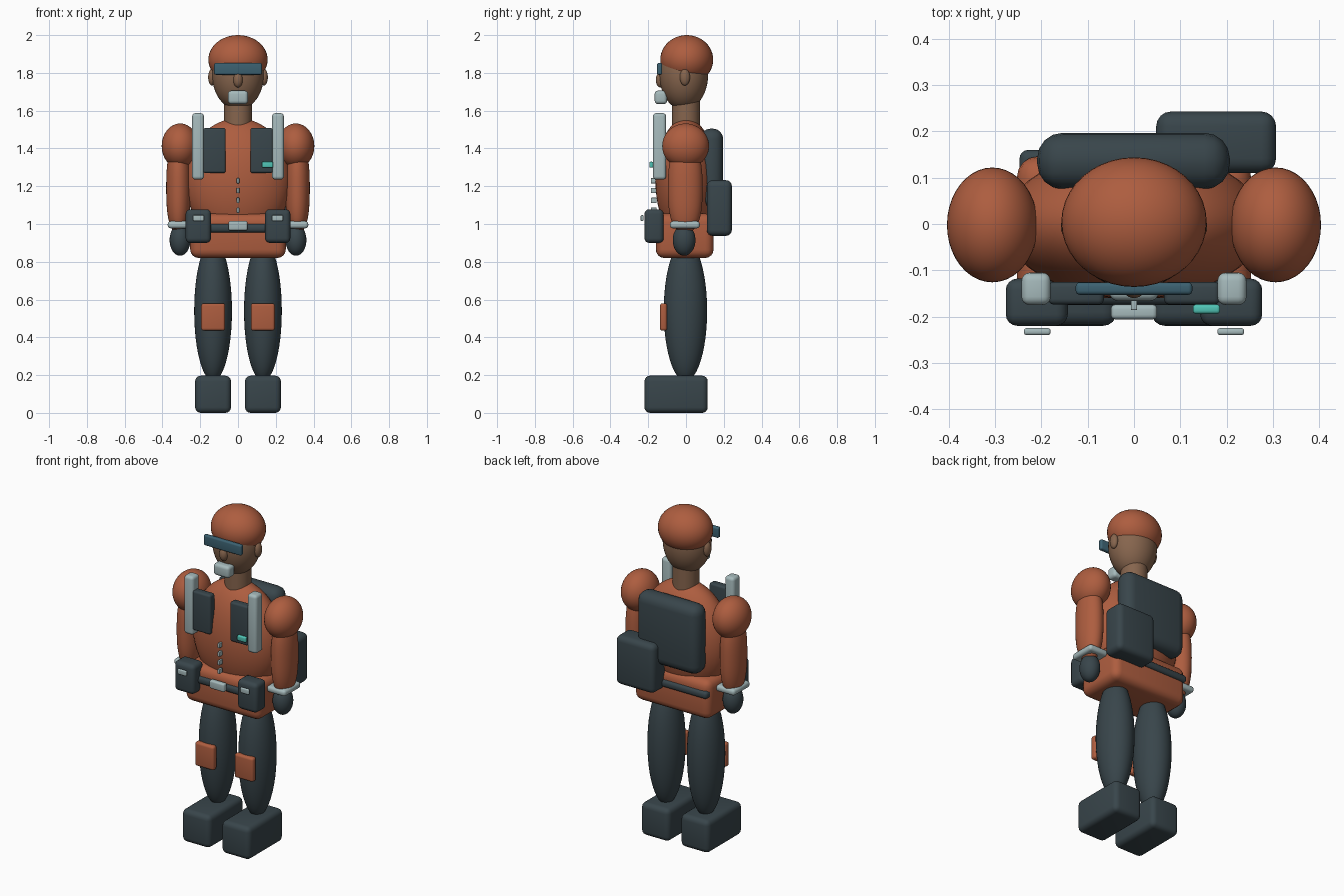
import bpy, bmesh, math
from mathutils import Matrix, Vector

if "Cube" in bpy.data.objects:
    bpy.data.objects.remove(bpy.data.objects["Cube"], do_unlink=True)


def material(name, rgb):
    m = bpy.data.materials.new(name)
    m.use_nodes = True
    m.diffuse_color = (*rgb, 1)
    node = next(n for n in m.node_tree.nodes if n.type == 'BSDF_PRINCIPLED')
    node.inputs["Base Color"].default_value = (*rgb, 1)
    node.inputs["Roughness"].default_value = 0.6
    return m


ORANGE = material("suit_orange", (0.42, 0.11, 0.05))
DARK = material("dark_fabric", (0.04, 0.06, 0.07))
LIGHT = material("pale_metal", (0.38, 0.49, 0.50))
SKIN = material("skin", (0.24, 0.13, 0.075))
VISOR = material("visor_blue", (0.045, 0.12, 0.165))
TEAL = material("indicator_teal", (0.08, 0.55, 0.46))


def finish(name, bm, mat):
    bmesh.ops.recalc_face_normals(bm, faces=bm.faces)
    mesh = bpy.data.meshes.new(name)
    bm.to_mesh(mesh)
    bm.free()
    mesh.materials.append(mat)
    ob = bpy.data.objects.new(name, mesh)
    bpy.context.collection.objects.link(ob)
    bpy.ops.object.select_all(action='DESELECT')
    ob.select_set(True)
    bpy.context.view_layer.objects.active = ob
    bpy.ops.object.shade_smooth_by_angle(angle=math.radians(35))
    return ob


def box(name, mat, xs, ys, zs, bevel):
    """Rounded box given by its (min, max) range on each axis."""
    lo, hi = (Vector(c) for c in zip(xs, ys, zs))
    bm = bmesh.new()
    bmesh.ops.create_cube(bm, size=1)
    bmesh.ops.scale(bm, vec=hi - lo, verts=bm.verts)
    bmesh.ops.translate(bm, vec=(lo + hi) / 2, verts=bm.verts)
    bevel = min(bevel, min(hi - lo) * 0.48)
    bmesh.ops.bevel(bm, geom=bm.edges[:], offset=bevel, segments=4,
                    profile=0.5, affect='EDGES')
    return finish(name, bm, mat)


def ellipsoid(name, mat, center, radii, power=2):
    """Ellipsoid; a power above 2 makes the profile blunter at both ends."""
    bm = bmesh.new()
    bmesh.ops.create_uvsphere(bm, u_segments=40, v_segments=24, radius=1)
    for v in bm.verts:
        flat = math.hypot(v.co.x, v.co.y)
        k = (flat ** power + abs(v.co.z) ** power) ** (-1 / power)
        v.co *= k
    bmesh.ops.transform(bm, verts=bm.verts, matrix=Matrix.Translation(center)
                        @ Matrix.Diagonal((*radii, 1)))
    return finish(name, bm, mat)


def cylinder(name, mat, radius, z0, z1):
    bm = bmesh.new()
    bmesh.ops.create_cone(bm, cap_ends=True, segments=40, radius1=radius,
                          radius2=radius, depth=z1 - z0)
    bmesh.ops.translate(bm, vec=(0, 0, (z0 + z1) / 2), verts=bm.verts)
    return finish(name, bm, mat)


def pair(maker, name, *args):
    """Build the left part (+x) and a mirrored right part."""
    left = maker("left_" + name, *args)
    mesh = left.data.copy()
    mesh.name = "right_" + name
    mesh.transform(Matrix.Diagonal((-1, 1, 1, 1)))
    mesh.flip_normals()
    right = bpy.data.objects.new("right_" + name, mesh)
    bpy.context.collection.objects.link(right)


# Legs
pair(box, "boot", DARK, (0.037, 0.227), (-0.22, 0.115), (0, 0.197), 0.03)
pair(ellipsoid, "leg", DARK, (0.132, -0.003, 0.54), (0.1, 0.115, 0.372))
pair(box, "knee_pad", ORANGE, (0.068, 0.195), (-0.138, -0.1), (0.435, 0.58), 0.014)

# Trunk
box("hips", ORANGE, (-0.253, 0.253), (-0.16, 0.146), (0.82, 1.055), 0.045)
ellipsoid("torso", ORANGE, (0, 0, 1.23), (0.28, 0.162, 0.33))
cylinder("neck", SKIN, 0.073, 1.48, 1.68)

# Head
ellipsoid("head", SKIN, (0, -0.012, 1.79), (0.137, 0.129, 0.185))
ellipsoid("cap", ORANGE, (0, 0.004, 1.87), (0.157, 0.14, 0.13))
ellipsoid("nose", SKIN, (0, -0.135, 1.763), (0.025, 0.025, 0.04))
pair(ellipsoid, "ear", SKIN, (0.138, -0.006, 1.777), (0.02, 0.027, 0.044))
box("visor", VISOR, (-0.126, 0.126), (-0.153, -0.126), (1.79, 1.853), 0.009)
box("mouth_mask", LIGHT, (-0.053, 0.053), (-0.166, -0.1), (1.635, 1.706), 0.018)

# Arms
pair(ellipsoid, "shoulder", ORANGE, (0.306, -0.002, 1.413), (0.098, 0.124, 0.119))
pair(ellipsoid, "arm", ORANGE, (0.315, -0.004, 1.19), (0.065, 0.092, 0.235), 2.6)
pair(box, "wrist_cuff", LIGHT, (0.246, 0.372), (-0.085, 0.073), (0.977, 1.015), 0.016)
pair(ellipsoid, "hand", DARK, (0.307, -0.01, 0.915), (0.055, 0.06, 0.083))

# Belt
box("belt", DARK, (-0.247, 0.247), (-0.175, 0.16), (0.955, 1.0), 0.018)
box("belt_buckle", LIGHT, (-0.05, 0.05), (-0.206, -0.174), (0.966, 1.016), 0.01)
pair(box, "belt_pouch", DARK, (0.143, 0.277), (-0.22, -0.118), (0.9, 1.078), 0.025)
pair(box, "pouch_clasp", LIGHT, (0.18, 0.238), (-0.24, -0.225), (1.015, 1.047), 0.006)

# Chest
pair(box, "chest_strap", LIGHT, (0.18, 0.243), (-0.175, -0.105), (1.235, 1.587), 0.018)
pair(box, "chest_pocket", DARK, (0.065, 0.185), (-0.174, -0.125), (1.27, 1.508), 0.012)
box("chest_indicator", TEAL, (0.127, 0.186), (-0.194, -0.174), (1.298, 1.33), 0.007)
for i in range(4):
    z = 1.073 + i * 0.052
    box(f"zip_tooth_{i + 1}", LIGHT, (-0.007, 0.007), (-0.186, -0.155),
        (z - 0.014, z + 0.014), 0.003)

# Back
box("backpack", DARK, (-0.209, 0.207), (0.075, 0.197), (1.09, 1.505), 0.055)
box("side_pack", DARK, (0.048, 0.307), (0.11, 0.243), (0.937, 1.232), 0.032)
